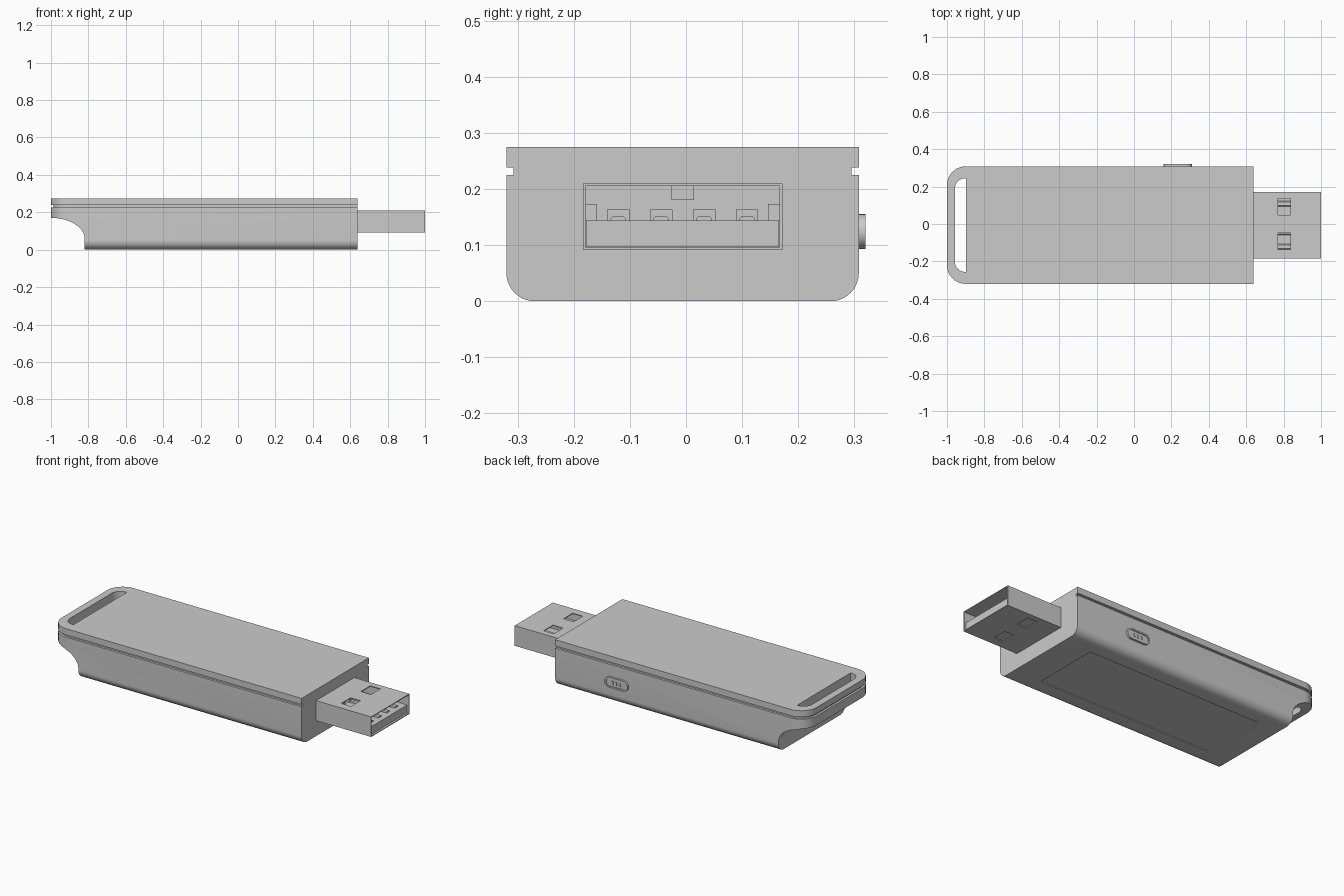
import bpy, bmesh
from math import sin, cos, pi
from mathutils import Vector

if "Cube" in bpy.data.objects:
    bpy.data.objects.remove(bpy.data.objects["Cube"])

YC = -0.006          # body centre line, the button sticks out on +y
HW = 0.314           # half width of body


def prism(name, pts, lo, hi, axis):
    """Extrude a 2D polygon along an axis: x uses (y,z), y uses (x,z), z uses (x,y)."""
    def place(p, t):
        return {'x': (t, p[0], p[1]), 'y': (p[0], t, p[1]), 'z': (p[0], p[1], t)}[axis]
    bm = bmesh.new()
    face = bm.faces.new([bm.verts.new(place(p, lo)) for p in pts])
    ext = bmesh.ops.extrude_face_region(bm, geom=[face])
    verts = [g for g in ext['geom'] if isinstance(g, bmesh.types.BMVert)]
    bmesh.ops.translate(bm, verts=verts, vec=Vector(place((0, 0), hi - lo)))
    bmesh.ops.recalc_face_normals(bm, faces=bm.faces)
    me = bpy.data.meshes.new(name)
    bm.to_mesh(me)
    bm.free()
    ob = bpy.data.objects.new(name, me)
    bpy.context.collection.objects.link(ob)
    return ob


def box(name, x0, x1, y0, y1, z0, z1):
    return prism(name, [(x0, y0), (x1, y0), (x1, y1), (x0, y1)], z0, z1, 'z')


def boolean(ob, cutter, op='DIFFERENCE'):
    mod = ob.modifiers.new('cut', 'BOOLEAN')
    mod.operation, mod.object, mod.solver = op, cutter, 'EXACT'
    dg = bpy.context.evaluated_depsgraph_get()
    me = bpy.data.meshes.new_from_object(ob.evaluated_get(dg))
    ob.modifiers.clear()
    ob.data = me
    bpy.data.objects.remove(cutter)


def smooth(ob):
    bpy.ops.object.select_all(action='DESELECT')
    ob.select_set(True)
    bpy.context.view_layer.objects.active = ob
    bpy.ops.object.shade_smooth_by_angle(angle=pi / 6)


def arc(cx, cy, rx, ry, a0, a1, n=10):
    return [(cx + rx * cos(a0 + (a1 - a0) * i / n), cy + ry * sin(a0 + (a1 - a0) * i / n))
            for i in range(n + 1)]


def plan(x_back, x_front, half, r):
    """Plan outline with two rounded corners at the back end."""
    return ([(x_front, YC + half)]
            + arc(x_back + r, YC + half - r, r, r, pi / 2, pi)
            + arc(x_back + r, YC - half + r, r, r, pi, 1.5 * pi)
            + [(x_front, YC - half)])


def stadium(cx, cz, half, r):
    return (arc(cx + half - r, cz, r, r, -pi / 2, pi / 2, 14)
            + arc(cx - half + r, cz, r, r, pi / 2, 1.5 * pi, 14))


# Body: rounded-belly section trimmed to the plan outline
R = 0.05
section = ([(YC + HW + 0.0, 0.275), (YC - HW, 0.275)]
           + arc(YC - HW + R, R, R, R, pi, 1.5 * pi)
           + arc(YC + HW - R, R, R, R, 1.5 * pi, 2 * pi))
body = prism('body', section, -1.0, 0.64, 'x')
corner = 0.1
for s in (1, -1):       # rounded back corners
    y = YC + s * HW
    tool = ([(-1.05, y + s * 0.05), (-1 + corner, y + s * 0.05)]
            + arc(-1 + corner, y - s * corner, corner, s * corner, pi / 2, pi)
            + [(-1.05, y - s * corner)])
    boolean(body, prism('corner_cutter', tool, -0.1, 0.4, 'z'))

# Concave scoop under the back end
scoop = [(-1.1, -0.1), (-0.82, -0.1)] + arc(-1.0, 0.06, 0.18, 0.11, 0, pi / 2, 16) + [(-1.1, 0.17)]
boolean(body, prism('scoop_cutter', scoop, -0.5, 0.5, 'y'))

# Lanyard slot
boolean(body, prism('slot_cutter', plan(-0.958, -0.898, 0.25, 0.055), 0.05, 0.4, 'z'))

# Parting groove around sides and back
ring = [(0.7, 0.4), (-1.1, 0.4), (-1.1, -0.4), (0.7, -0.4)] + plan(-0.987, 0.7, HW - 0.013, 0.087)[::-1]
boolean(body, prism('groove_cutter', ring, 0.225, 0.238, 'z'))

# Shallow label recess underneath
boolean(body, box('label_cutter', -0.68, 0.46, YC - 0.2, YC + 0.2, -0.05, 0.006))
smooth(body)

# Connector shell with four windows
shell = box('connector_shell', 0.63, 1.0, YC - 0.178, YC + 0.178, 0.091, 0.21)
boolean(shell, box('cavity_cutter', 0.645, 1.1, YC - 0.173, YC + 0.173, 0.096, 0.205))
for s in (1, -1):
    y = YC + 0.006 + s * 0.092
    for z in (0.08, 0.2):
        boolean(shell, box('window_cutter', 0.77, 0.836, y - 0.044, y + 0.044, z, z + 0.02))

# Tongue, side ledges and key tab inside the connector
box('tongue', 0.64, 0.99, YC - 0.172, YC + 0.172, 0.0975, 0.144)
box('key_tab', 0.64, 0.70, YC - 0.02, YC + 0.02, 0.18, 0.206)
for s in (1, -1):
    y = YC + s * 0.163
    box('side_ledge', 0.64, 0.70, y - 0.0105, y + 0.0105, 0.143, 0.173)

# Contacts with their rear blocks
for i in range(4):
    y = YC + (i - 1.5) * 0.0765
    box('contact_block', 0.64, 0.72, y - 0.02, y + 0.02, 0.143, 0.163)
    arch = [(y - 0.014, 0.143), (y + 0.014, 0.143), (y + 0.014, 0.147),
            (y + 0.009, 0.152), (y - 0.009, 0.152), (y - 0.014, 0.147)]
    prism('contact', arch, 0.71, 0.96, 'x')

# Side button: raised rim, sunken pad and grip ridges
button = prism('button_rim', stadium(0.235, 0.124, 0.076, 0.031), 0.30, 0.32, 'y')
boolean(button, prism('pad_cutter', stadium(0.235, 0.124, 0.066, 0.022), 0.315, 0.33, 'y'))
smooth(button)
for i in range(3):
    x = 0.235 + (i - 1) * 0.024
    box('grip_ridge', x - 0.004, x + 0.004, 0.314, 0.319, 0.114, 0.134)
